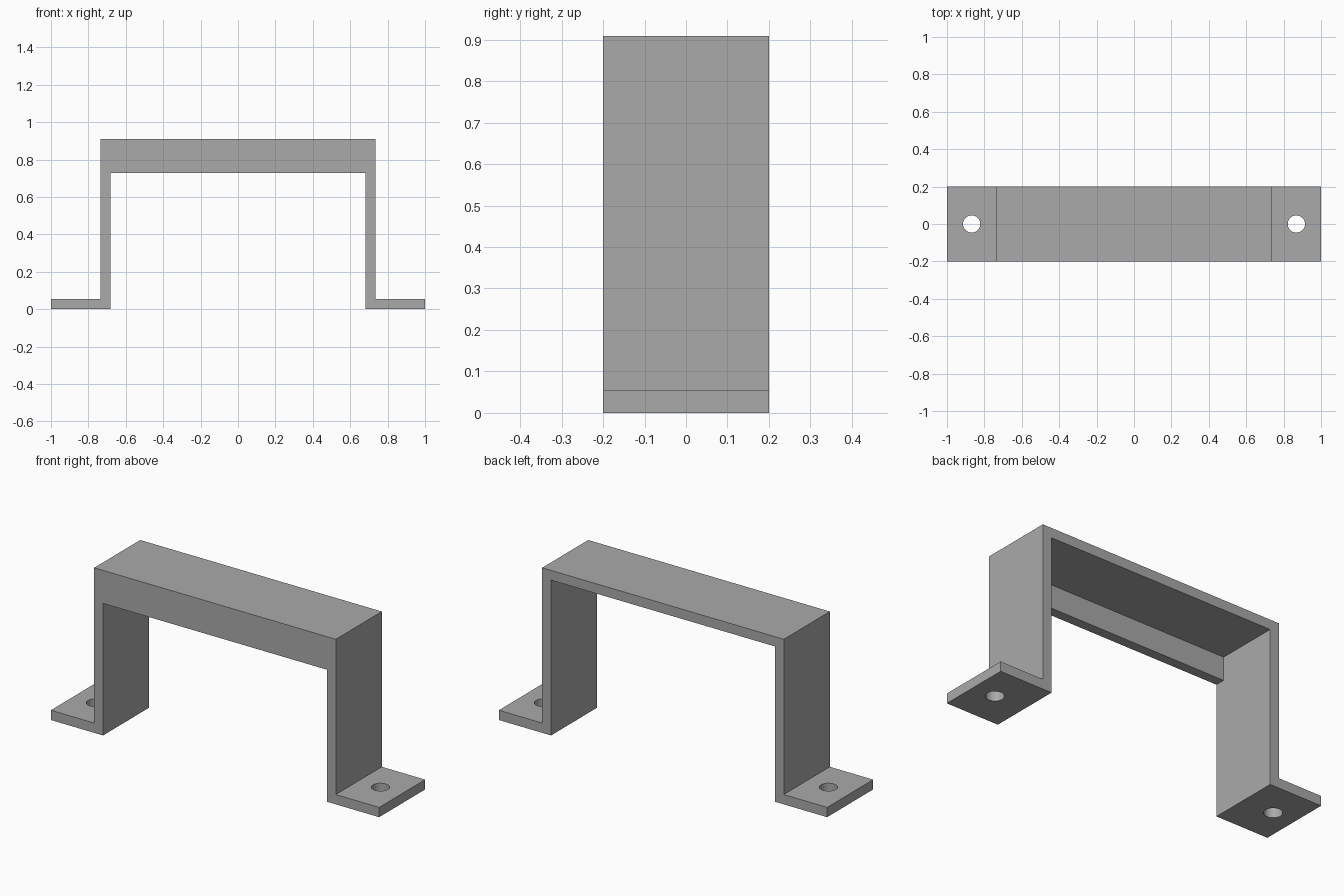
import bpy
import bmesh
from mathutils import Matrix

if "Cube" in bpy.data.objects:
    bpy.data.objects.remove(bpy.data.objects["Cube"], do_unlink=True)

# Main dimensions
T = 0.054          # sheet thickness
HALF_Y = 0.2       # half depth
LEG = 0.736        # outer face of the legs
TOP = 0.909        # overall height
LIP = 0.727        # lower edge of the front lip
HOLE_X, HOLE_R = 0.868, 0.046

grey = bpy.data.materials.new("grey metal")
grey.use_nodes = True
colour = (0.4, 0.4, 0.4, 1)
grey.diffuse_color = colour
grey.node_tree.nodes["Principled BSDF"].inputs["Base Color"].default_value = colour


def make_object(name, bm):
    bmesh.ops.recalc_face_normals(bm, faces=bm.faces[:])
    mesh = bpy.data.meshes.new(name)
    bm.to_mesh(mesh)
    bm.free()
    mesh.materials.append(grey)
    obj = bpy.data.objects.new(name, mesh)
    bpy.context.collection.objects.link(obj)
    return obj


def extrude_profile(name, points, y0, y1):
    """Extrude an x-z outline along y."""
    bm = bmesh.new()
    face = bm.faces.new([bm.verts.new((x, y0, z)) for x, z in points])
    result = bmesh.ops.extrude_face_region(bm, geom=[face])
    moved = [v for v in result["geom"] if isinstance(v, bmesh.types.BMVert)]
    bmesh.ops.translate(bm, verts=moved, vec=(0, y1 - y0, 0))
    return make_object(name, bm)


def cut(target, cutter, operation):
    mod = target.modifiers.new(operation.title(), "BOOLEAN")
    mod.operation = operation
    mod.solver = "EXACT"
    mod.object = cutter
    cutter.hide_render = True
    cutter.hide_set(True)


# Bent strip: two feet, two legs and the top plate
inner = LEG - T
half = [(inner, TOP - T), (inner, 0), (1, 0), (1, T), (LEG, T), (LEG, TOP)]
outline = half + [(-x, z) for x, z in reversed(half)]
bracket = extrude_profile("bracket", outline, -HALF_Y, HALF_Y)

# Lip along the front, overlapping the legs and top plate
lip_outline = [(-LEG, LIP), (LEG, LIP), (LEG, TOP), (-LEG, TOP)]
lip = extrude_profile("front_lip", lip_outline, -HALF_Y, -HALF_Y + T)
cut(bracket, lip, "UNION")

# Screw holes through both feet
bm = bmesh.new()
for side in (-1, 1):
    bmesh.ops.create_cone(bm, cap_ends=True, segments=32, radius1=HOLE_R,
                          radius2=HOLE_R, depth=T * 4,
                          matrix=Matrix.Translation((side * HOLE_X, 0, T / 2)))
holes = make_object("screw_hole_cutters", bm)
for face in holes.data.polygons:
    face.use_smooth = abs(face.normal.z) < 0.5
cut(bracket, holes, "DIFFERENCE")

# Apply the cuts and remove the helpers
bpy.context.view_layer.objects.active = bracket
bracket.select_set(True)
for mod in list(bracket.modifiers):
    bpy.ops.object.modifier_apply(modifier=mod.name)
for helper in (lip, holes):
    bpy.data.objects.remove(helper, do_unlink=True)
bpy.ops.object.shade_smooth_by_angle()
